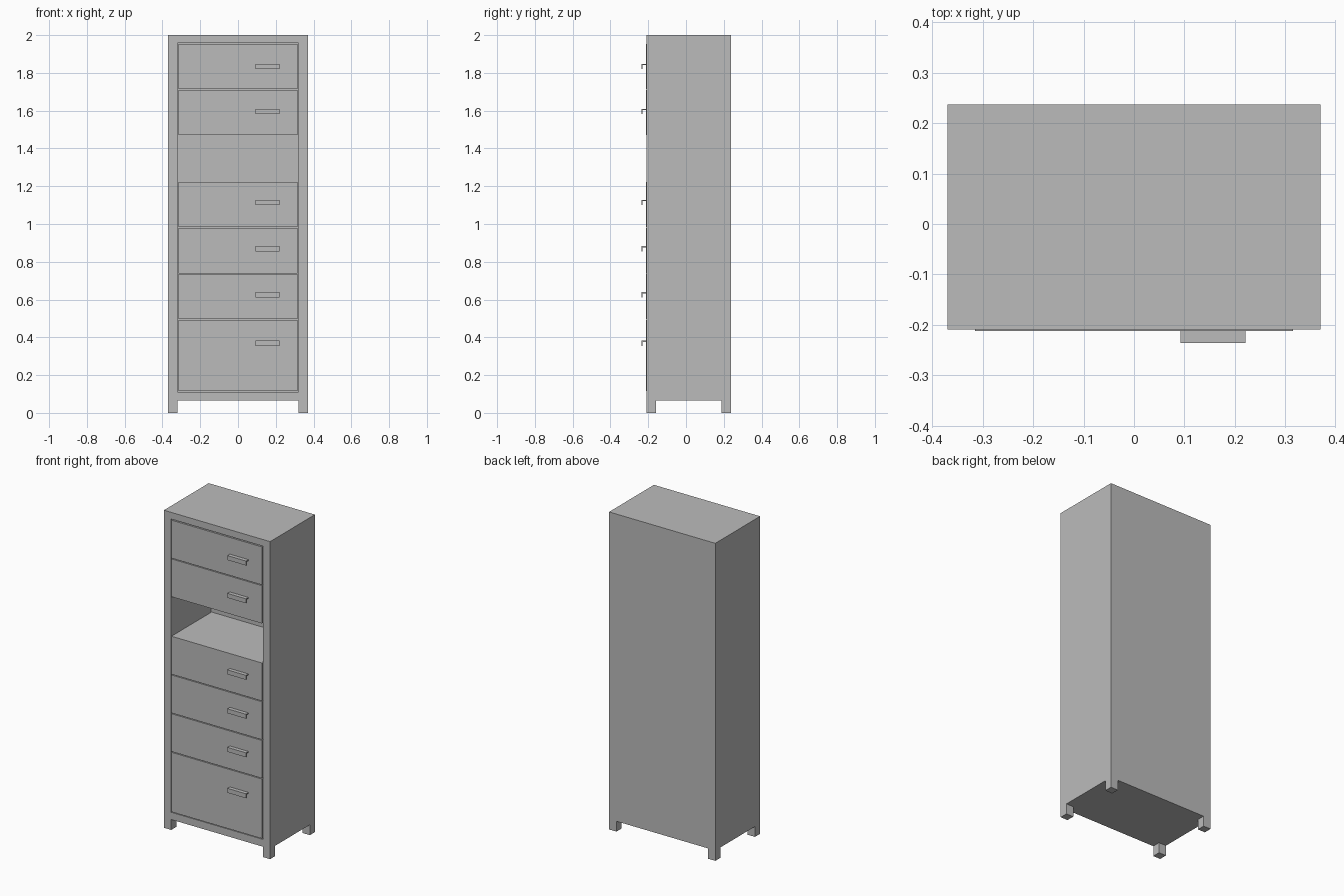
import bpy, bmesh
from mathutils import Vector

cube = bpy.data.objects.get("Cube")
if cube:
    bpy.data.objects.remove(cube, do_unlink=True)

GREY = (0.5, 0.5, 0.5, 1)
grey = bpy.data.materials.new("grey paint")
grey.use_nodes = True
grey.diffuse_color = GREY
grey.node_tree.nodes["Principled BSDF"].inputs["Base Color"].default_value = GREY

FRONT, BACK, HALF = -0.209, 0.237, 0.37
INNER, CAVITY_BACK = 0.319, 0.187
LEG_FRONT, FLOOR = -0.158, 0.065


def add_box(bm, lo, hi):
    lo, hi = Vector(lo), Vector(hi)
    verts = bmesh.ops.create_cube(bm, size=1)["verts"]
    for v in verts:
        v.co = (lo + hi) / 2 + v.co * (hi - lo)


def finish(bm, name):
    bmesh.ops.recalc_face_normals(bm, faces=bm.faces)
    mesh = bpy.data.meshes.new(name)
    bm.to_mesh(mesh)
    bm.free()
    mesh.materials.append(grey)
    obj = bpy.data.objects.new(name, mesh)
    bpy.context.collection.objects.link(obj)
    return obj


def push(bm, faces, offset):
    new = bmesh.ops.extrude_discrete_faces(bm, faces=faces)["faces"]
    verts = list({v for f in new for v in f.verts})
    bmesh.ops.translate(bm, verts=verts, vec=offset)


# Carcass: a sliced box, with legs pulled down and the drawer bay pushed in
bm = bmesh.new()
add_box(bm, (-HALF, FRONT, FLOOR), (HALF, BACK, 2))
for axis, cuts in enumerate([(-INNER, INNER), (LEG_FRONT, CAVITY_BACK), (0.111, 1.958)]):
    for c in cuts:
        point, normal = Vector(), Vector()
        point[axis], normal[axis] = c, 1
        bmesh.ops.bisect_plane(bm, geom=bm.verts[:] + bm.edges[:] + bm.faces[:],
                               plane_co=point, plane_no=normal)
bm.normal_update()
corners, bay = [], []
for f in bm.faces:
    c = f.calc_center_median()
    if f.normal.z < -0.9 and abs(c.x) > INNER and not LEG_FRONT < c.y < CAVITY_BACK:
        corners.append(f)
    if f.normal.y < -0.9 and abs(c.x) < INNER and 0.111 < c.z < 1.958:
        bay.append(f)
push(bm, corners, (0, 0, -FLOOR))
push(bm, bay, (0, CAVITY_BACK - FRONT, 0))
bmesh.ops.dissolve_limit(bm, angle_limit=0.01, verts=bm.verts, edges=bm.edges)
finish(bm, "carcass")

# Drawers: bottom, top and height of the top of the handle
drawers = {
    "top_drawer": (1.714, 1.953, 1.848),
    "second_drawer": (1.471, 1.709, 1.61),
    "third_drawer": (0.983, 1.222, 1.128),
    "fourth_drawer": (0.739, 0.978, 0.883),
    "fifth_drawer": (0.496, 0.734, 0.64),
    "bottom_drawer": (0.116, 0.491, 0.382),
}
FACE = -0.212
for name, (low, high, grip) in drawers.items():
    bm = bmesh.new()
    add_box(bm, (-0.315, FACE, low), (0.315, CAVITY_BACK, high))
    finish(bm, name)

    # Handle: an L profile drawn across the drawer front
    bm = bmesh.new()
    tip, t = -0.236, 0.007
    profile = [(FACE, grip), (tip, grip), (tip, grip - 0.028),
               (tip + t, grip - 0.028), (tip + t, grip - t), (FACE, grip - t)]
    end = bm.faces.new([bm.verts.new((0.092, y, z)) for y, z in profile])
    side = bmesh.ops.extrude_face_region(bm, geom=[end], use_keep_orig=True)["geom"]
    bmesh.ops.translate(bm, vec=(0.129, 0, 0),
                        verts=[g for g in side if isinstance(g, bmesh.types.BMVert)])
    finish(bm, name + "_handle")
